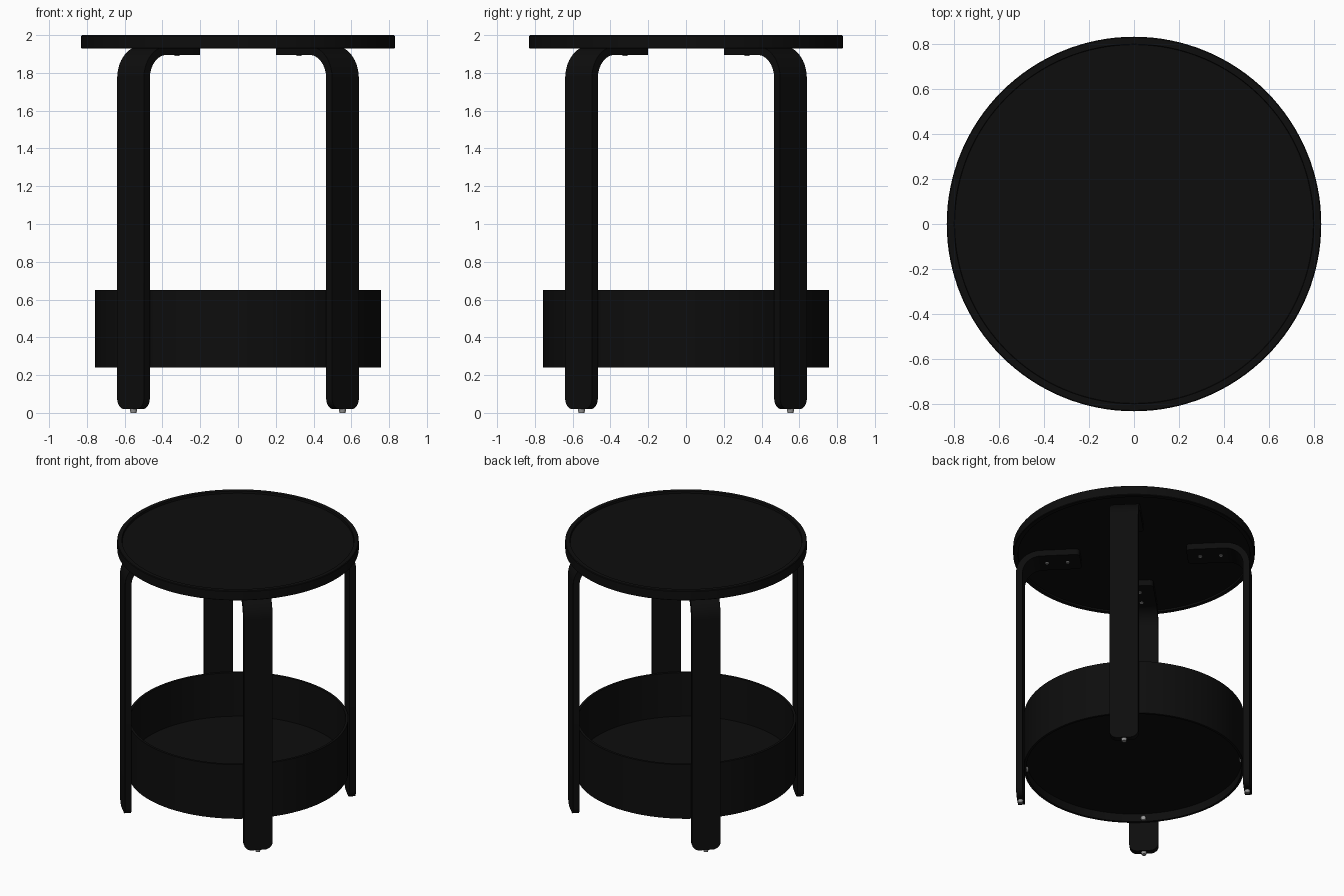
import bpy, bmesh
from math import sin, cos, pi, radians, sqrt
from mathutils import Matrix, Vector

cube = bpy.data.objects.get("Cube")
if cube:
    bpy.data.objects.remove(cube, do_unlink=True)


def material(name, value):
    m = bpy.data.materials.new(name)
    m.use_nodes = True
    color = (value, value, value, 1)
    m.diffuse_color = color
    m.node_tree.nodes["Principled BSDF"].inputs["Base Color"].default_value = color
    return m


BLACK = material("black paint", 0.004)
STEEL = material("steel", 0.3)


def finish(name, bm, mat):
    bmesh.ops.recalc_face_normals(bm, faces=bm.faces)
    mesh = bpy.data.meshes.new(name)
    bm.to_mesh(mesh)
    bm.free()
    mesh.materials.append(mat)
    ob = bpy.data.objects.new(name, mesh)
    bpy.context.collection.objects.link(ob)
    bpy.ops.object.select_all(action="DESELECT")
    ob.select_set(True)
    bpy.context.view_layer.objects.active = ob
    bpy.ops.object.shade_smooth_by_angle(angle=radians(35))
    return ob


def lathe(name, profile, mat, steps=128):
    """Spin an (r, z) profile that starts and ends on the axis."""
    bm = bmesh.new()
    verts = [bm.verts.new((r, 0, z)) for r, z in profile]
    edges = [bm.edges.new(pair) for pair in zip(verts, verts[1:])]
    bmesh.ops.spin(bm, geom=verts + edges, axis=(0, 0, 1), cent=(0, 0, 0),
                   angle=2 * pi, steps=steps, use_duplicate=False)
    bmesh.ops.remove_doubles(bm, verts=bm.verts, dist=0.0001)
    return finish(name, bm, mat)


# Table top with a raised lip above and a shallow recess below
lathe("table_top", [(0, 1.985), (0.795, 1.985), (0.797, 2.0), (0.826, 2.0),
                    (0.83, 1.996), (0.83, 1.932), (0.826, 1.928),
                    (0.797, 1.928), (0.795, 1.94), (0, 1.94)], BLACK)

# Open storage bin with a floor set above its lower rim
lathe("storage_bin", [(0, 0.32), (0.74, 0.32), (0.74, 0.65), (0.757, 0.65),
                      (0.757, 0.24), (0.74, 0.24), (0.74, 0.3), (0, 0.3)], BLACK)

# Leg dimensions
OUTER, THICK, HALF = 0.805, 0.045, 0.1
FOOT_Z, ARM_Z, ARM_END, BEND = 0.02, 1.94, 0.367, 0.17


def leg(name, angle):
    # Stations: outer point, inward normal, half width
    stations = []
    inward, down = Vector((-1, 0, 0)), Vector((0, 0, -1))
    corner, n = 0.055, 8
    for i in range(n + 1):
        a = i / n * pi / 2
        stations.append((Vector((OUTER, 0, FOOT_Z + corner * (1 - cos(a)))),
                         inward, HALF - corner * (1 - sin(a))))
    for i in range(17):
        a = i / 16 * pi / 2
        out = Vector((cos(a), 0, sin(a)))
        centre = Vector((OUTER - BEND, 0, ARM_Z - BEND))
        stations.append((centre + out * BEND, -out, HALF))
    corner = 0.03
    for i in range(n + 1):
        a = (1 - i / n) * pi / 2
        stations.append((Vector((ARM_END + corner * (1 - cos(a)), 0, ARM_Z)),
                         down, HALF - corner * (1 - sin(a))))
    bm = bmesh.new()
    rings = []
    for p, inner, h in stations:
        q, side = p + inner * THICK, Vector((0, h, 0))
        rings.append([bm.verts.new(v) for v in (p - side, p + side, q + side, q - side)])
    for a, b in zip(rings, rings[1:]):
        for k in range(4):
            j = (k + 1) % 4
            bm.faces.new((a[k], a[j], b[j], b[k]))
    bm.faces.new(rings[0])
    bm.faces.new(rings[-1])
    bm.transform(Matrix.Rotation(angle, 4, "Z"))
    ob = finish(name, bm, BLACK)
    bevel = ob.modifiers.new("soft edges", "BEVEL")
    bevel.width, bevel.segments, bevel.limit_method = 0.004, 2, "ANGLE"
    bevel.angle_limit = radians(50)


def stud(name, angle, r, z, radius, length, tilt=0, sides=16):
    """Small cylinder on a leg; tilt lays it along the radius."""
    bm = bmesh.new()
    bmesh.ops.create_cone(bm, cap_ends=True, segments=sides, radius1=radius * 0.8,
                          radius2=radius, depth=length)
    bm.transform(Matrix.Rotation(angle, 4, "Z") @ Matrix.Translation((r, 0, z))
                 @ Matrix.Rotation(tilt, 4, "Y"))
    finish(name, bm, STEEL)


# Four diagonal legs with their feet and screws
for i, place in enumerate(("back_left", "back_right", "front_right", "front_left")):
    angle = pi / 4 + i * pi / 2
    leg(place + "_leg", angle)
    stud(place + "_foot", angle, OUTER - THICK / 2, 0.0125, 0.02, 0.025)
    for k, r in enumerate((0.457, 0.6)):
        stud(f"{place}_arm_screw_{k + 1}", angle, r, ARM_Z - THICK - 0.001, 0.015, 0.008)
    stud(place + "_bin_screw", angle, 0.736, 0.265, 0.02, 0.012, tilt=pi / 2)
